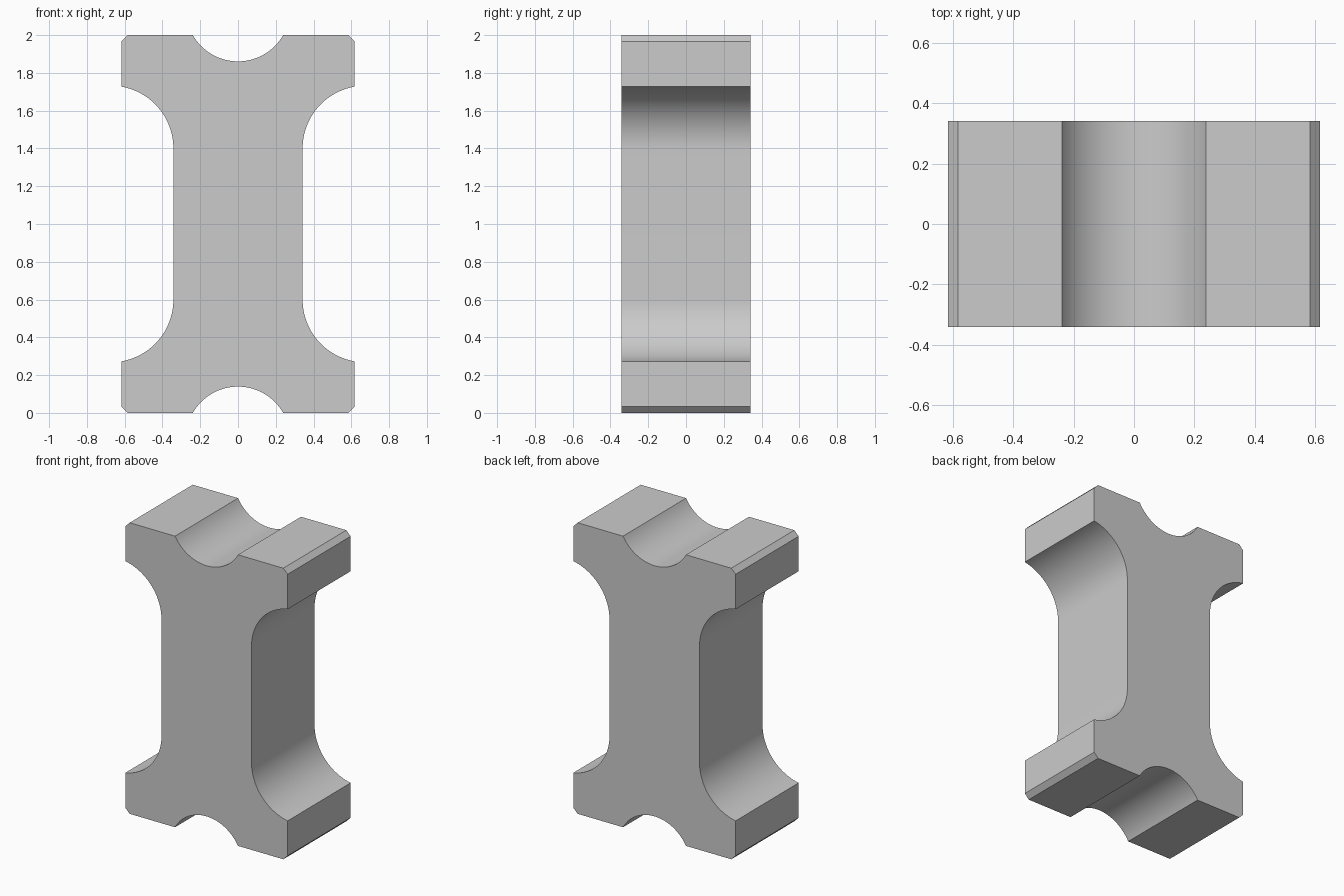
import bpy
import bmesh
from math import sin, cos, asin, pi, radians

cube = bpy.data.objects.get("Cube")
if cube:
    bpy.data.objects.remove(cube, do_unlink=True)

HEIGHT, HALF_WIDTH, HALF_DEPTH = 2.0, 0.617, 0.342
WAIST, WAIST_TOP, FLANGE_BOTTOM = 0.342, 1.40, 1.727
CHAMFER = 0.033
NOTCH_HALF, NOTCH_DEPTH = 0.239, 0.139
STEPS = 24


def arc(cx, cz, r, start, end):
    """Points along a circular arc in the x-z plane."""
    angles = [start + (end - start) * i / STEPS for i in range(STEPS + 1)]
    return [(cx + r * cos(a), cz + r * sin(a)) for a in angles]


# Upper right quarter: end notch, chamfered flange corner, side fillet
notch_r = (NOTCH_HALF**2 + NOTCH_DEPTH**2) / (2 * NOTCH_DEPTH)
notch_z = HEIGHT - NOTCH_DEPTH + notch_r
quarter = arc(0, notch_z, notch_r, -pi / 2, -pi / 2 + asin(NOTCH_HALF / notch_r))
quarter += [(HALF_WIDTH - CHAMFER, HEIGHT), (HALF_WIDTH, HEIGHT - CHAMFER)]
reach, rise = HALF_WIDTH - WAIST, FLANGE_BOTTOM - WAIST_TOP
fillet_r = (reach**2 + rise**2) / (2 * reach)
quarter += arc(WAIST + fillet_r, WAIST_TOP, fillet_r, pi - asin(rise / fillet_r), pi)

# Mirror the quarter down, then across, into one closed outline
right = quarter + [(x, HEIGHT - z) for x, z in reversed(quarter)]
outline = right + [(-x, z) for x, z in reversed(right[1:-1])]

# Extrude the outline through the depth
bm = bmesh.new()
face = bm.faces.new([bm.verts.new((x, -HALF_DEPTH, z)) for x, z in outline])
extruded = bmesh.ops.extrude_face_region(bm, geom=[face], use_keep_orig=True)
moved = [v for v in extruded["geom"] if isinstance(v, bmesh.types.BMVert)]
bmesh.ops.translate(bm, verts=moved, vec=(0, 2 * HALF_DEPTH, 0))
bmesh.ops.recalc_face_normals(bm, faces=bm.faces)
mesh = bpy.data.meshes.new("notched_block")
bm.to_mesh(mesh)
bm.free()

block = bpy.data.objects.new("notched_block", mesh)
bpy.context.collection.objects.link(block)

# Plain grey finish
grey = bpy.data.materials.new("plain_grey")
grey.use_nodes = True
colour = (0.6, 0.6, 0.6, 1)
grey.diffuse_color = colour
grey.node_tree.nodes["Principled BSDF"].inputs["Base Color"].default_value = colour
mesh.materials.append(grey)

bpy.ops.object.select_all(action="DESELECT")
block.select_set(True)
bpy.context.view_layer.objects.active = block
bpy.ops.object.shade_smooth_by_angle(angle=radians(30))
